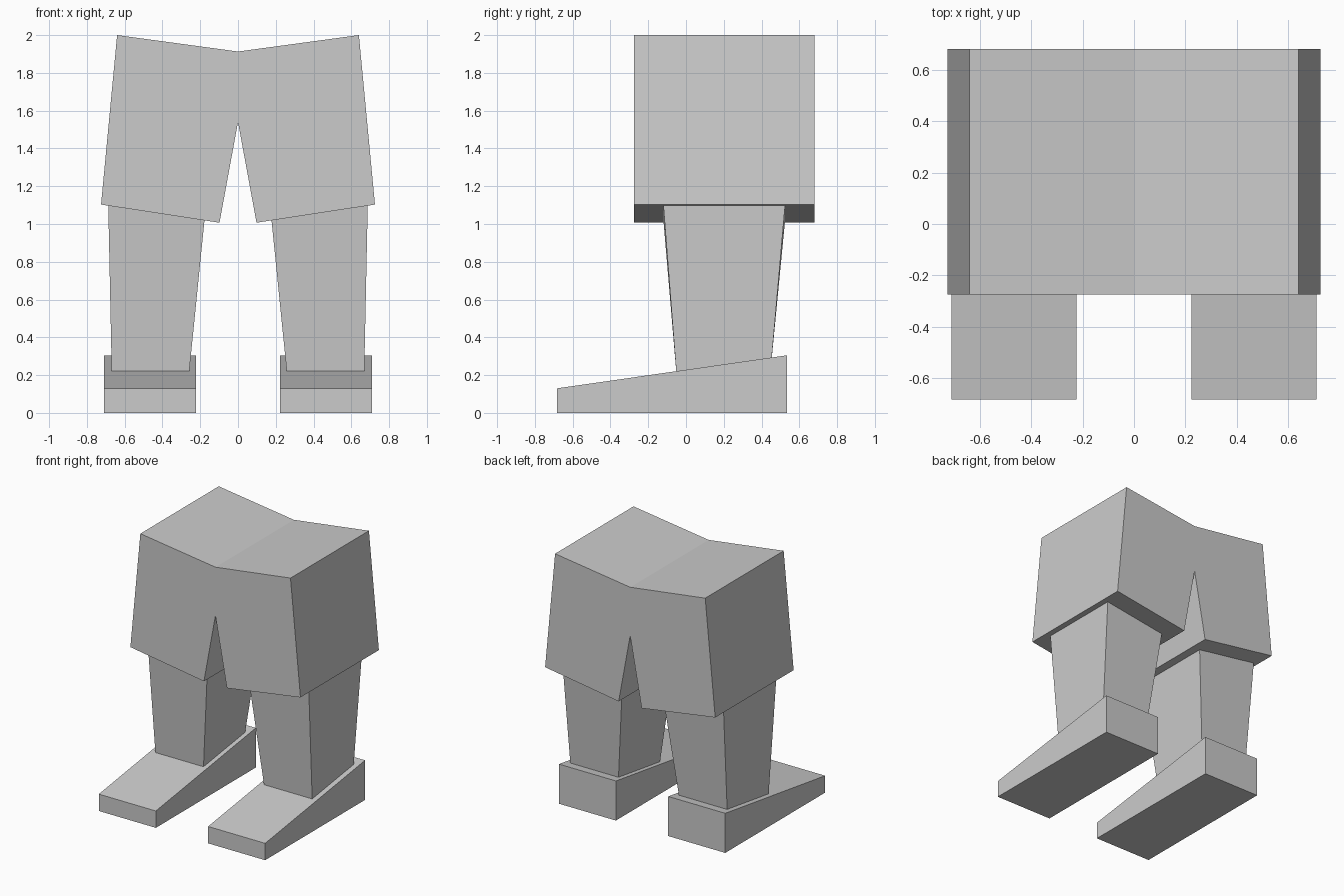
import bpy
import bmesh

cube = bpy.data.objects.get("Cube")
if cube:
    bpy.data.objects.remove(cube, do_unlink=True)

# Single plain grey material
grey = bpy.data.materials.new("plain_grey")
grey.use_nodes = True
grey.diffuse_color = (0.6, 0.6, 0.6, 1)
grey.node_tree.nodes["Principled BSDF"].inputs["Base Color"].default_value = (0.6, 0.6, 0.6, 1)


def loft(name, ring_a, ring_b):
    """Closed solid between two matching rings of points."""
    bm = bmesh.new()
    a = [bm.verts.new(p) for p in ring_a]
    b = [bm.verts.new(p) for p in ring_b]
    bm.faces.new(a)
    bm.faces.new(b)
    n = len(a)
    for i in range(n):
        j = (i + 1) % n
        bm.faces.new((a[i], a[j], b[j], b[i]))
    bmesh.ops.recalc_face_normals(bm, faces=bm.faces)
    mesh = bpy.data.meshes.new(name)
    bm.to_mesh(mesh)
    bm.free()
    mesh.materials.append(grey)
    obj = bpy.data.objects.new(name, mesh)
    bpy.context.collection.objects.link(obj)
    return obj


# Shorts: half outline mirrored across x, extruded front to back
half = [(0.64, 2.0), (0.725, 1.103), (0.098, 1.007)]
outline = [(0, 1.913)] + half + [(0, 1.54)] + [(-x, z) for x, z in reversed(half)]
loft("shorts",
     [(x, -0.275, z) for x, z in outline],
     [(x, 0.68, z) for x, z in outline])

for side, s in (("left", 1), ("right", -1)):
    # Tapered leg, sunk slightly into the shorts and shoe
    loft(side + "_leg",
         [(s * x, y, z) for x, y, z in (
             (0.177, -0.12, 1.025), (0.687, -0.12, 1.105),
             (0.687, 0.525, 1.105), (0.177, 0.525, 1.025))],
         [(s * x, y, z) for x, y, z in (
             (0.26, -0.05, 0.20), (0.668, -0.05, 0.20),
             (0.668, 0.452, 0.27), (0.26, 0.452, 0.27))])

    # Wedge shoe, tall at the heel
    wedge = [(-0.682, 0), (0.535, 0), (0.535, 0.305), (-0.682, 0.13)]
    loft(side + "_shoe",
         [(s * 0.223, y, z) for y, z in wedge],
         [(s * 0.709, y, z) for y, z in wedge])
